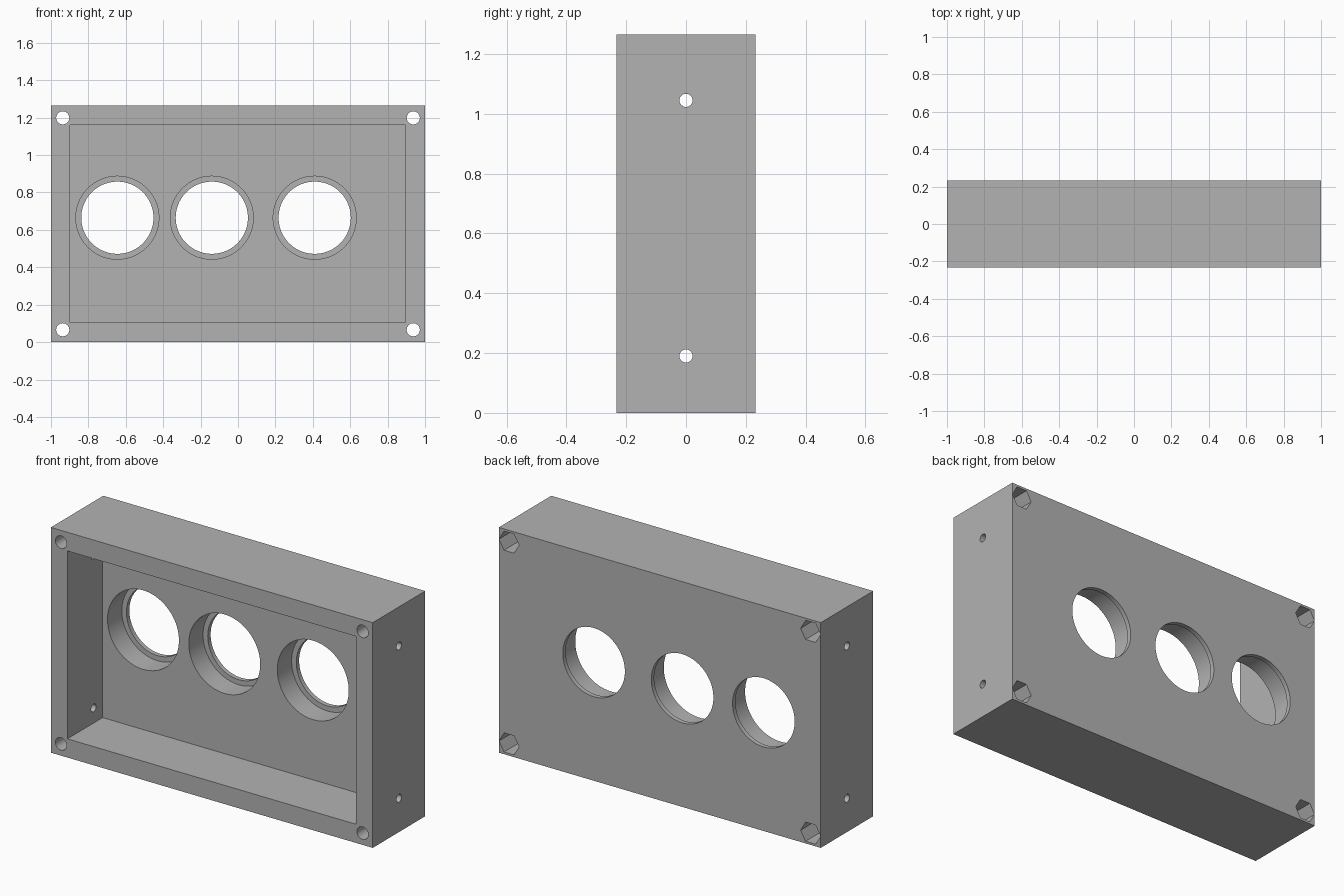
import bpy
import bmesh
from math import pi, radians
from mathutils import Matrix, Vector

if "Cube" in bpy.data.objects:
    bpy.data.objects.remove(bpy.data.objects["Cube"], do_unlink=True)

WIDTH, DEPTH, HEIGHT = 2.0, 0.465, 1.265
FRONT, BACK = -DEPTH / 2, DEPTH / 2
FLOOR = 0.08      # y of the recess floor
LEDGE = 0.207     # y of the ledge inside each round opening
OVER = 0.05       # how far cutters poke past the surface

grey = bpy.data.materials.new("plain grey")
grey.use_nodes = True
grey.diffuse_color = (0.45, 0.45, 0.45, 1)
grey.node_tree.nodes["Principled BSDF"].inputs["Base Color"].default_value = (0.45, 0.45, 0.45, 1)


def finish(name, bm):
    mesh = bpy.data.meshes.new(name)
    bm.to_mesh(mesh)
    bm.free()
    mesh.materials.append(grey)
    obj = bpy.data.objects.new(name, mesh)
    bpy.context.collection.objects.link(obj)
    return obj


def box(name, low, high):
    low, high = Vector(low), Vector(high)
    bm = bmesh.new()
    bmesh.ops.create_cube(bm, size=1, matrix=Matrix.Translation((low + high) / 2)
                          @ Matrix.Diagonal((*(high - low), 1)))
    return finish(name, bm)


def rod(name, start, end, radius, sides=64, spin=0):
    """Prism running from start to end."""
    start, end = Vector(start), Vector(end)
    axis = end - start
    turn = Matrix.Rotation(pi / 2, 4, 'X' if abs(axis.y) > abs(axis.x) else 'Y')
    bm = bmesh.new()
    bmesh.ops.create_cone(bm, cap_ends=True, segments=sides, radius1=radius, radius2=radius,
                          depth=axis.length, matrix=Matrix.Translation((start + end) / 2)
                          @ turn @ Matrix.Rotation(spin, 4, 'Z'))
    return finish(name, bm)


# Solid block and the front recess
housing = box("housing", (-WIDTH / 2, FRONT, 0), (WIDTH / 2, BACK, HEIGHT))
cutters = [box("recess_cutter", (-0.897, FRONT - OVER, 0.105), (0.895, FLOOR, 1.16))]

# Three stepped round openings
for x in (-0.645, -0.14, 0.41):
    z = 0.665
    cutters.append(rod("counterbore_cutter", (x, FLOOR - OVER, z), (x, LEDGE, z), 0.222, 96))
    cutters.append(rod("opening_cutter", (x, FLOOR - OVER, z), (x, BACK + OVER, z), 0.193, 96))

# Corner screw holes with hexagonal nut pockets at the back
for x in (-0.937, 0.937):
    for z in (0.066, HEIGHT - 0.066):
        cutters.append(rod("screw_hole_cutter", (x, FRONT - OVER, z), (x, BACK + OVER, z), 0.035, 40))
        cutters.append(rod("nut_pocket_cutter", (x, BACK - 0.14, z), (x, BACK + OVER, z),
                           0.062, 6, pi / 6))

# Small holes through both side walls
for z in (0.19, 1.045):
    cutters.append(rod("side_hole_cutter", (-WIDTH / 2 - OVER, 0, z), (WIDTH / 2 + OVER, 0, z), 0.022, 32))

# Cut everything out of the block
bpy.ops.object.select_all(action='DESELECT')
housing.select_set(True)
bpy.context.view_layer.objects.active = housing
for cutter in cutters:
    cut = housing.modifiers.new("cut", 'BOOLEAN')
    cut.operation = 'DIFFERENCE'
    cut.solver = 'EXACT'
    cut.object = cutter
    bpy.ops.object.modifier_apply(modifier=cut.name)
    bpy.data.objects.remove(cutter, do_unlink=True)

bpy.ops.object.shade_smooth_by_angle(angle=radians(30))
